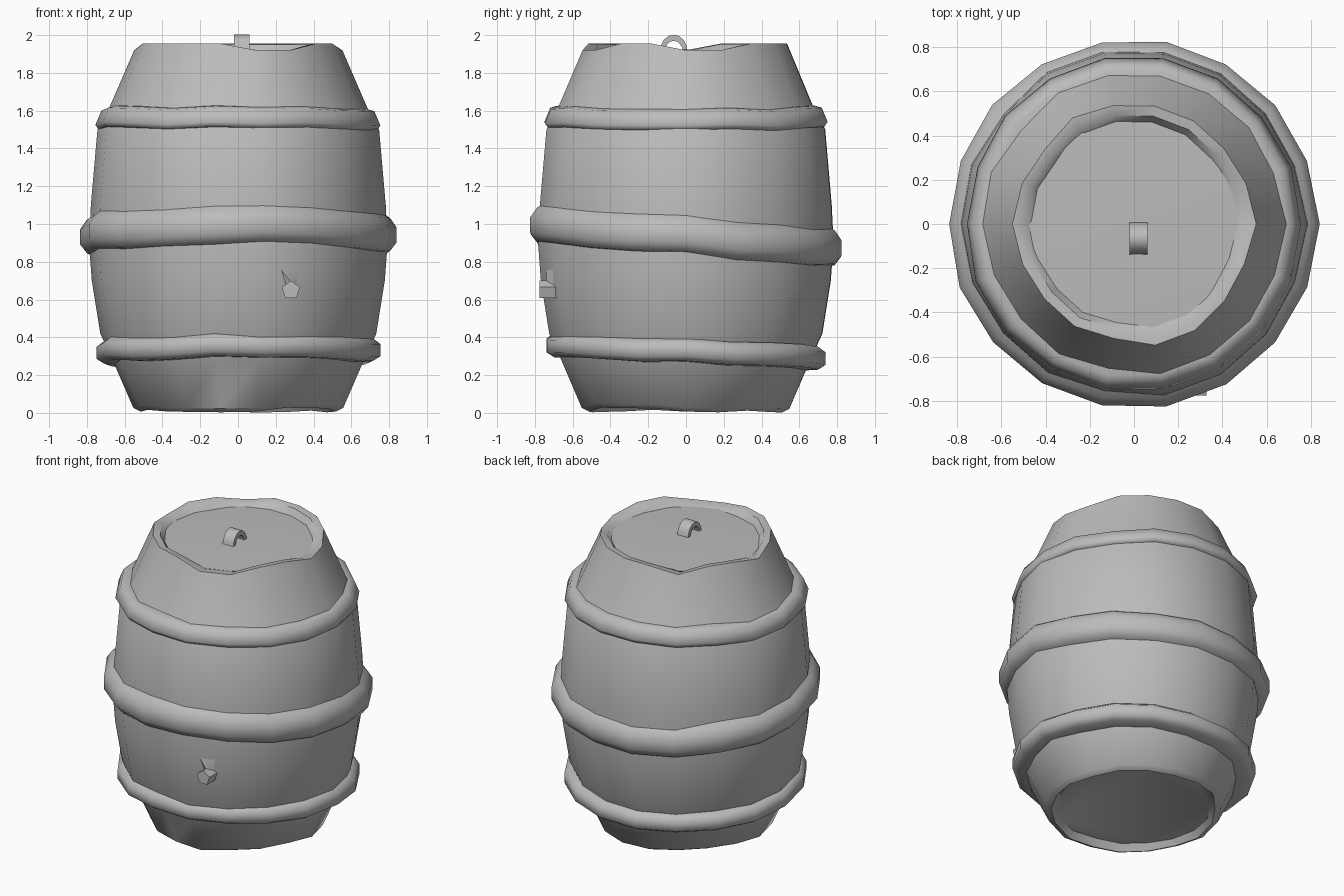
import bpy
import bmesh
import math
import random
from mathutils import Vector

random.seed(4)
SEG = 18

cube = bpy.data.objects.get("Cube")
if cube:
    bpy.data.objects.remove(cube, do_unlink=True)

grey = bpy.data.materials.new("plain grey")
grey.use_nodes = True
grey.diffuse_color = (0.5, 0.5, 0.5, 1)
grey.node_tree.nodes["Principled BSDF"].inputs["Base Color"].default_value = (0.5, 0.5, 0.5, 1)


def finish(name, bm, angle=40):
    bmesh.ops.recalc_face_normals(bm, faces=bm.faces)
    mesh = bpy.data.meshes.new(name)
    bm.to_mesh(mesh)
    bm.free()
    mesh.materials.append(grey)
    obj = bpy.data.objects.new(name, mesh)
    bpy.context.collection.objects.link(obj)
    bpy.ops.object.select_all(action='DESELECT')
    bpy.context.view_layer.objects.active = obj
    obj.select_set(True)
    bpy.ops.object.shade_smooth_by_angle(angle=math.radians(angle))
    return obj


def lathe(bm, profile, place, closed=False):
    """Spin (radius, height) points; place() may shift each point by its angle."""
    rings = []
    for k, (r, z) in enumerate(profile):
        ring = []
        for i in range(SEG):
            a = math.tau * i / SEG
            rr, zz = place(k, a, r, z)
            ring.append(bm.verts.new((rr * math.cos(a), rr * math.sin(a), zz)))
        rings.append(ring)
    pairs = list(zip(rings, rings[1:]))
    if closed:
        pairs.append((rings[-1], rings[0]))
    for low, high in pairs:
        for i in range(SEG):
            j = (i + 1) % SEG
            bm.faces.new((low[i], low[j], high[j], high[i]))
    return rings


# Uneven worn edges: height lost at the top rim, height gained at the foot
def rim_drop(a):
    deg = math.degrees(a) % 360
    chipped = deg < 25 or 105 < deg < 130 or 170 < deg < 195 or 275 < deg < 320
    return 0.035 if chipped else 0.0


foot = [random.uniform(0, 0.03) for _ in range(SEG)]
wobble = [random.uniform(-0.012, 0.012) for _ in range(SEG)]


# Barrel body, from recessed underside up over the rim to the lid edge
def body_place(k, a, r, z):
    i = round(a / math.tau * SEG) % SEG
    r += wobble[i]
    if k in (1, 2):
        z += foot[i]
    if k in (10, 11):
        z -= rim_drop(a)
        r += 0.3 * rim_drop(a)
    return r, z


bm = bmesh.new()
rings = lathe(bm, [(0.48, 0.05), (0.51, 0.0), (0.55, 0.02), (0.66, 0.28),
                   (0.725, 0.42), (0.77, 0.7), (0.785, 0.9), (0.775, 1.1),
                   (0.74, 1.5), (0.68, 1.61), (0.535, 1.955), (0.49, 1.95),
                   (0.46, 1.905)], body_place)
bm.faces.new(rings[0])
finish("barrel_body", bm)

# Lid, drawn up slightly under the handle
bm = bmesh.new()
edge = [bm.verts.new((0.475 * math.cos(math.tau * i / SEG),
                      0.475 * math.sin(math.tau * i / SEG), 1.908)) for i in range(SEG)]
peak = bm.verts.new((0.02, -0.06, 1.925))
for i in range(SEG):
    bm.faces.new((edge[i], edge[(i + 1) % SEG], peak))
finish("lid", bm)


# Hoops, some sitting crooked: positive tilt lifts the front
def hoop(name, profile, tilt):
    jitter = [random.uniform(-0.012, 0.012) for _ in range(SEG)]

    def place(k, a, r, z):
        i = round(a / math.tau * SEG) % SEG
        return r + 0.4 * jitter[i], z - tilt * math.sin(a) + jitter[i]

    bm = bmesh.new()
    lathe(bm, profile, place, closed=True)
    finish(name, bm, 60)


hoop("lower_hoop", [(0.62, 0.26), (0.71, 0.265), (0.75, 0.29),
                    (0.75, 0.355), (0.71, 0.385), (0.64, 0.39)], 0.035)
hoop("middle_hoop", [(0.74, 0.83), (0.80, 0.845), (0.835, 0.89),
                     (0.835, 0.97), (0.80, 1.02), (0.74, 1.06)], 0.06)
hoop("upper_hoop", [(0.68, 1.50), (0.74, 1.505), (0.757, 1.53),
                    (0.725, 1.605), (0.69, 1.615), (0.62, 1.62)], 0.0)

# Lid handle, a flat strap bent into an arch
bm = bmesh.new()
slices = []
for i in range(9):
    t = math.pi * i / 8
    out = Vector((0, math.cos(t), math.sin(t)))
    centre = Vector((0.02, -0.065, 1.91))
    slices.append([bm.verts.new(centre + Vector((x, out.y * r * 0.8, out.z * r)))
                   for x, r in ((-0.04, 0.06), (0.04, 0.06), (0.04, 0.092), (-0.04, 0.092))])
for s, t in zip(slices, slices[1:]):
    for i in range(4):
        j = (i + 1) % 4
        bm.faces.new((s[i], s[j], t[j], t[i]))
bm.faces.new(slices[0])
bm.faces.new(slices[-1])
finish("lid_handle", bm)

# Five-sided bung, with a shallow swelling running up the staves above it
bm = bmesh.new()
front, back = [], []
for i in range(5):
    a = math.tau * i / 5 + math.pi / 2
    x, z = 0.28 + 0.05 * math.cos(a), 0.65 + 0.05 * math.sin(a)
    front.append(bm.verts.new((x, -0.775, z)))
    back.append(bm.verts.new((x, -0.66, z)))
for i in range(5):
    j = (i + 1) % 5
    bm.faces.new((front[i], front[j], back[j], back[i]))
bm.faces.new(front)
bm.faces.new(back)
finish("bung", bm)

bm = bmesh.new()
tip = bm.verts.new((0.28, -0.74, 0.69))
base = [bm.verts.new(p) for p in ((0.18, -0.735, 0.82), (0.36, -0.67, 0.82),
                                  (0.33, -0.67, 0.65), (0.23, -0.70, 0.65))]
for i in range(4):
    bm.faces.new((base[i], base[(i + 1) % 4], tip))
finish("bung_swelling", bm)
